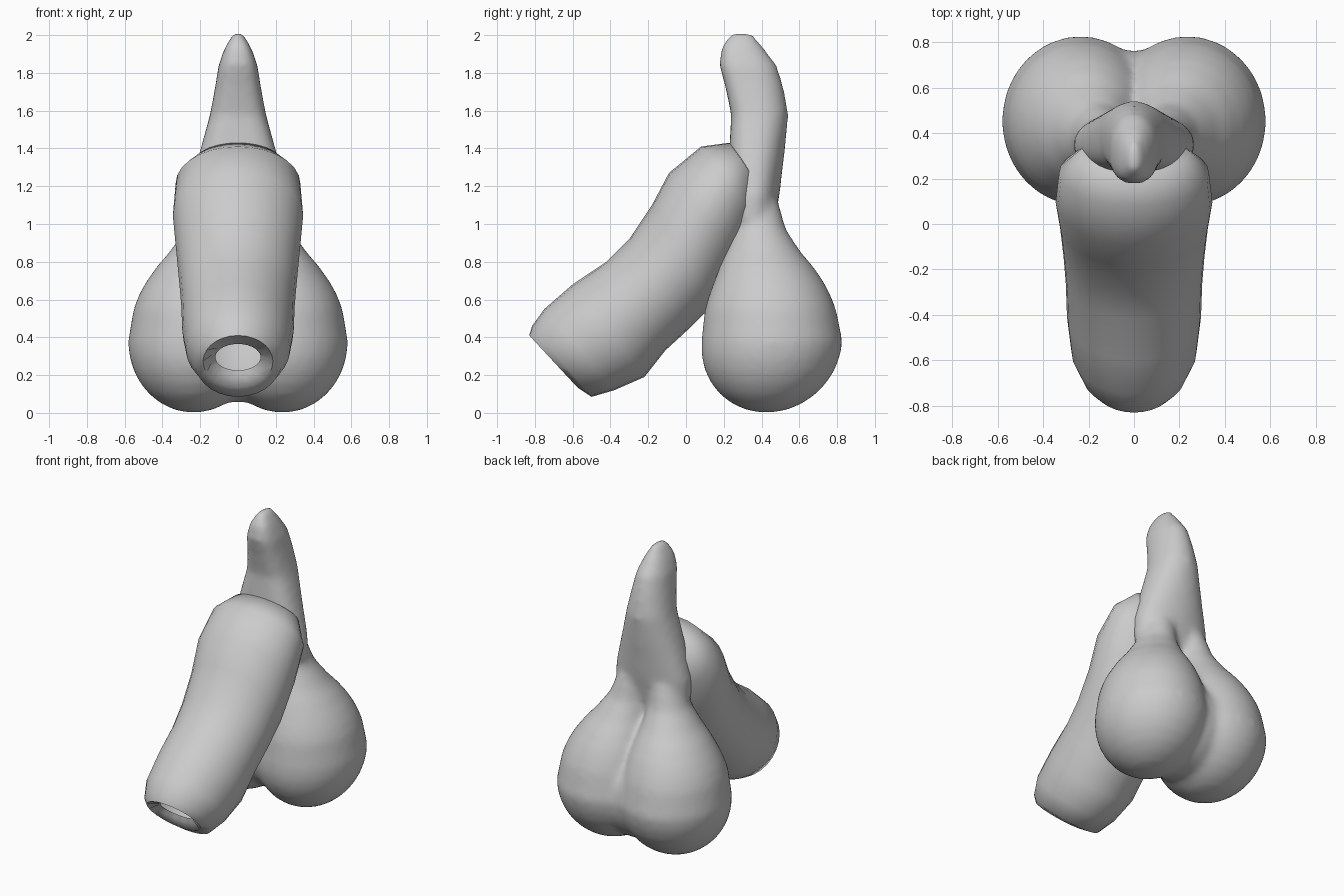
import bpy, bmesh, math
from mathutils import Vector

cube = bpy.data.objects.get("Cube")
if cube:
    bpy.data.objects.remove(cube, do_unlink=True)

grey = bpy.data.materials.new("plain_grey")
grey.use_nodes = True
grey.diffuse_color = (.6, .6, .6, 1)
grey.node_tree.nodes["Principled BSDF"].inputs["Base Color"].default_value = grey.diffuse_color


def loft(bm, rings, n=24, shape=None):
    """Skin rings given as (centre, half width vector, half depth vector)."""
    loops = []
    for i, (c, u, v) in enumerate(rings):
        loop = []
        for k in range(n):
            a = math.tau * k / n
            s = shape(i, k, a) if shape else 1
            loop.append(bm.verts.new(c + (u * math.cos(a) + v * math.sin(a)) * s))
        loops.append(loop)
    for low, high in zip(loops, loops[1:]):
        for k in range(n):
            j = (k + 1) % n
            bm.faces.new((low[k], low[j], high[j], high[k]))
    start = bm.faces.new(loops[0][::-1])
    bm.faces.new(loops[-1])
    bmesh.ops.recalc_face_normals(bm, faces=bm.faces)
    return start


def finish(bm, name):
    mesh = bpy.data.meshes.new(name)
    bm.to_mesh(mesh)
    bm.free()
    ob = bpy.data.objects.new(name, mesh)
    bpy.context.collection.objects.link(ob)
    mesh.materials.append(grey)
    mesh.shade_smooth()
    return ob


# Sloping tube: upper y, z, lower y, z, half width; starts inside the puckered lip
sections = [
    (-.73, .365, -.59, .225, .12), (-.775, .385, -.59, .19, .155),
    (-.83, .41, -.575, .135, .185), (-.815, .46, -.50, .085, .23),
    (-.75, .55, -.38, .12, .275), (-.60, .68, -.22, .19, .295),
    (-.42, .80, -.11, .33, .30), (-.30, .92, .01, .44, .31),
    (-.18, 1.10, .14, .57, .325), (-.09, 1.27, .28, .82, .345),
    (.08, 1.41, .37, 1.02, .33), (.23, 1.43, .39, 1.20, .24),
    (.29, 1.37, .36, 1.28, .08),
]
rings = []
for uy, uz, ly, lz, w in sections:
    top, bottom = Vector((0, uy, uz)), Vector((0, ly, lz))
    rings.append(((top + bottom) / 2, Vector((w, 0, 0)), (top - bottom) / 2))


def pucker(i, k, a):
    return 1 + .09 * (-1) ** k if i == 1 else 1


bm = bmesh.new()
opening = loft(bm, rings, 28, pucker)
bm.faces.remove(opening)
tube = finish(bm, "sloping_tube")
bpy.context.view_layer.objects.active = tube
tube.select_set(True)
bpy.ops.object.shade_smooth_by_angle(angle=math.radians(60))
tube.select_set(False)

# Twin rounded lobes, each tapering to a neck: z, x, y, half width, half depth
bm = bmesh.new()
for side in (-1, 1):
    levels = []
    for d in range(6, 100, 12):
        c, s = math.cos(math.radians(d)), math.sin(math.radians(d))
        levels.append((.375 - .375 * c, .235, .455 - .03 * max(c, 0), .348 * s, .375 * s))
    levels += [(.55, .232, .447, .322, .348), (.63, .225, .443, .298, .32),
               (.70, .215, .438, .268, .288), (.78, .2, .425, .226, .245),
               (.85, .18, .41, .185, .20), (.97, .15, .39, .13, .14),
               (1.12, .12, .38, .10, .11)]
    loft(bm, [(Vector((side * x, y, z)), Vector((w, 0, 0)), Vector((0, d, 0)))
              for z, x, y, w, d in levels], 32)

# Soft web filling the valley between the lobes
web = [(.37 - .315 * math.cos(math.radians(d)), .315 * math.sin(math.radians(d)))
       for d in range(6, 180, 12)]
loft(bm, [(Vector((0, .45, z)), Vector((r, 0, 0)), Vector((0, r, 0))) for z, r in web])

# Upright stem: height, half width, front y, back y
stem = [(.92, .2, .28, .45), (1.02, .265, .25, .47), (1.15, .265, .235, .495),
        (1.28, .232, .23, .51), (1.4, .198, .23, .525), (1.58, .148, .24, .543),
        (1.72, .122, .21, .518), (1.84, .103, .178, .482), (1.93, .072, .185, .415),
        (2.015, .022, .24, .35)]


def broad_front(i, k, a):
    return 1 + .14 * math.sin(2 * a) ** 2 if math.sin(a) < 0 else 1


loft(bm, [(Vector((0, (f + b) / 2, z)), Vector((x, 0, 0)), Vector((0, (b - f) / 2, 0)))
          for z, x, f, b in stem], 32, broad_front)
body = finish(bm, "twin_lobes_and_stem")

# Fuse the lobes and stem into one soft surface
fuse = body.modifiers.new("fuse", 'REMESH')
fuse.mode = 'VOXEL'
fuse.voxel_size = .02
fuse.use_smooth_shade = True
soften = body.modifiers.new("soften", 'SMOOTH')
soften.factor = .5
soften.iterations = 14
